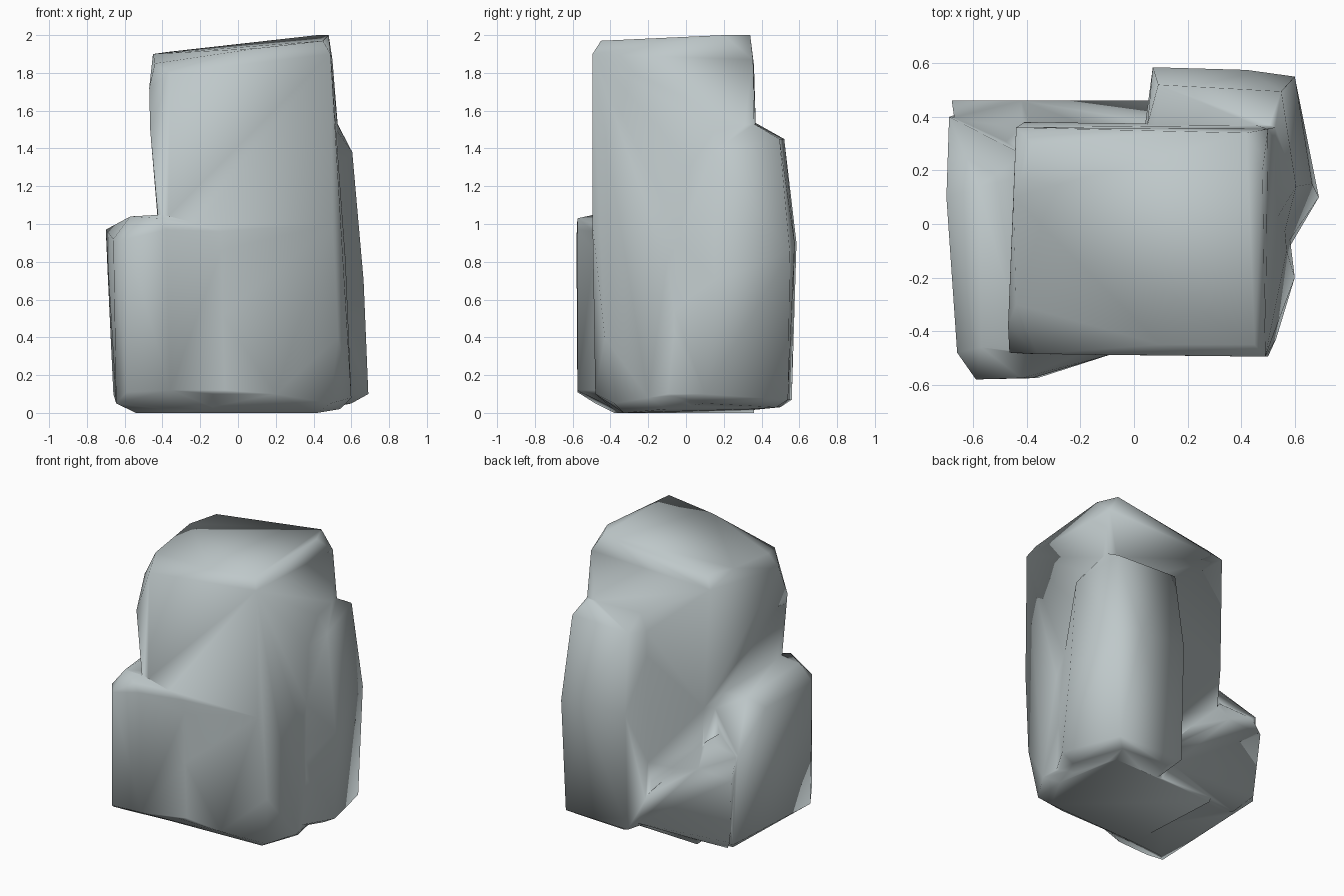
import bpy, bmesh

stone = bpy.data.materials.new("grey stone")
stone.diffuse_color = (0.52, 0.58, 0.59, 1)


def hull(name, rings):
    """Angular stone: convex hull around horizontal rings of points."""
    bm = bmesh.new()
    for ring in rings:
        for p in ring:
            bm.verts.new(p)
    bmesh.ops.convex_hull(bm, input=bm.verts[:])
    loose = [v for v in bm.verts if not v.link_faces]
    bmesh.ops.delete(bm, geom=loose, context='VERTS')
    bmesh.ops.recalc_face_normals(bm, faces=bm.faces[:])
    me = bpy.data.meshes.new(name)
    bm.to_mesh(me)
    bm.free()
    me.materials.append(stone)
    ob = bpy.data.objects.new(name, me)
    bpy.context.collection.objects.link(ob)
    return ob


# tall central stone with worn top corners
rock = hull("rock", [
    [(-.3, -.36, 0), (.42, -.33, 0), (.54, -.1, .02), (.45, .36, .02), (-.34, .36, 0)],
    [(-.34, -.47, .1), (.2, -.48, .1), (.49, -.38, .05), (.53, -.43, .4), (.6, -.2, .08)],
    [(-.41, -.485, 1.0), (.5, -.495, 1.0), (.57, -.1, .8), (.53, .37, 1.5), (-.41, .38, 1.0)],
    [(-.465, -.48, 1.5), (-.47, -.38, 1.72), (-.36, -.485, 1.8), (.49, -.495, 1.9)],
    [(-.44, -.30, 1.85), (.1, -.45, 1.93), (.45, -.45, 1.97), (.48, .2, 2.0),
     (.42, .34, 2.0), (.5, .355, 1.87), (-.45, .1, 1.90), (-.38, .3, 1.91),
     (-.44, .36, 1.84)],
])

# low stone on the left, bulging to the front
left = hull("left_stone", [
    [(-.54, -.38, 0), (-.1, -.36, .01), (-.58, .3, .02), (-.1, .3, .02)],
    [(-.645, -.48, .05), (-.59, -.575, .11), (-.36, -.575, .12), (-.04, -.465, .12),
     (-.66, .41, .1)],
    [(-.7, .1, .97), (-.66, -.48, .92), (-.59, -.58, .92), (-.38, -.575, .97),
     (-.05, -.475, .96), (-.69, .4, .74)],
    [(-.42, -.575, 1.03), (-.57, -.46, 1.04), (-.4, -.5, 1.05), (-.58, .14, 1.03),
     (-.3, .2, 1.03)],
])

# sloping ledge along the back
ledge = hull("back_ledge", [
    [(-.56, .33, .02), (.06, .36, .02), (-.645, .43, .12), (.06, .46, .08)],
    [(-.68, .46, .58), (-.42, .46, .6), (-.42, .36, .76), (-.67, .39, .73), (.06, .38, .24)],
    [(-.6, .2, .9), (0, .2, .2), (-.4, .2, .02)],
])

# stone at the back right, leaning inward towards its top
back = hull("back_right_stone", [
    [(.1, .3, .01), (.14, .5, .03), (.5, .48, .03), (.6, .1, .05), (.4, -.1, .02)],
    [(.07, .56, .07), (.57, .54, .07), (.69, .1, .1), (.56, -.12, .1), (.04, .36, .1)],
    [(.07, .585, .9), (.42, .575, .9), (.6, .55, .85), (.665, .15, .7), (.54, -.12, .7),
     (.04, .36, .9)],
    [(.09, .52, 1.45), (.55, .495, 1.45), (.605, .14, 1.38), (.52, 0, 1.3), (.05, .37, 1.42)],
    [(.1, .36, 1.54), (.53, .36, 1.53), (.52, .15, 1.5)],
])

# fuse everything into one boulder so the seams shade softly
bpy.context.view_layer.objects.active = rock
for part in (left, ledge, back):
    mod = rock.modifiers.new("fuse", 'BOOLEAN')
    mod.operation = 'UNION'
    mod.solver = 'EXACT'
    mod.object = part
    bpy.ops.object.modifier_apply(modifier=mod.name)
    bpy.data.objects.remove(part)

bm = bmesh.new()
bm.from_mesh(rock.data)
bmesh.ops.remove_doubles(bm, verts=bm.verts[:], dist=0.018)
bmesh.ops.triangulate(bm, faces=bm.faces[:])
bmesh.ops.recalc_face_normals(bm, faces=bm.faces[:])
for f in bm.faces:
    f.smooth = True
bm.to_mesh(rock.data)
bm.free()
